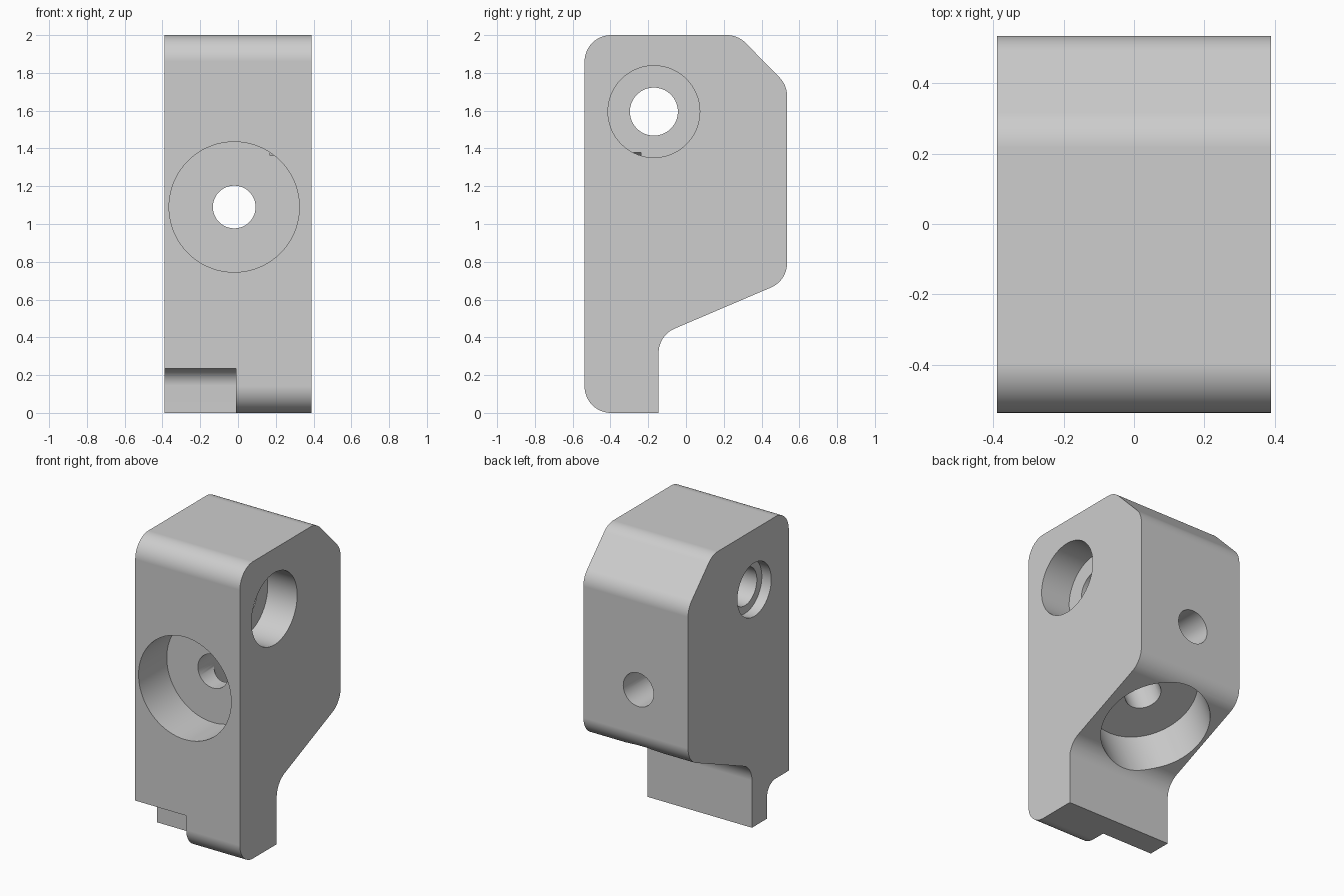
import bpy, bmesh, math
from mathutils import Vector, Matrix

cube = bpy.data.objects.get("Cube")
if cube:
    bpy.data.objects.remove(cube, do_unlink=True)

grey = bpy.data.materials.new("plain grey")
grey.use_nodes = True
colour = (0.61, 0.61, 0.61, 1)
grey.diffuse_color = colour
grey.node_tree.nodes["Principled BSDF"].inputs["Base Color"].default_value = colour


def make_object(name, bm):
    bmesh.ops.recalc_face_normals(bm, faces=bm.faces[:])
    mesh = bpy.data.meshes.new(name)
    bm.to_mesh(mesh)
    bm.free()
    mesh.materials.append(grey)
    obj = bpy.data.objects.new(name, mesh)
    bpy.context.collection.objects.link(obj)
    return obj


def rounded(corners, steps=14):
    """Outline from (y, z, radius) corners, each replaced by a tangent arc."""
    points = []
    for i, (y, z, r) in enumerate(corners):
        p = Vector((y, z))
        if r == 0:
            points.append(p)
            continue
        a = (Vector(corners[i - 1][:2]) - p).normalized()
        b = (Vector(corners[(i + 1) % len(corners)][:2]) - p).normalized()
        half = a.angle(b) / 2
        centre = p + (a + b).normalized() * r / math.sin(half)
        start = (p + a * r / math.tan(half) - centre).normalized()
        end = (p + b * r / math.tan(half) - centre).normalized()
        points += [centre + start.slerp(end, k / steps) * r for k in range(steps + 1)]
    return points


def extrude_x(name, corners, x0, x1):
    bm = bmesh.new()
    face = bm.faces.new([bm.verts.new((x0, p.x, p.y)) for p in rounded(corners)])
    side = bmesh.ops.extrude_face_region(bm, geom=[face], use_keep_orig=True)
    moved = [v for v in side["geom"] if isinstance(v, bmesh.types.BMVert)]
    bmesh.ops.translate(bm, verts=moved, vec=(x1 - x0, 0, 0))
    return make_object(name, bm)


def cylinder(name, mouth, direction, radius, depth, lead=0.3):
    """Drill that enters at mouth and goes depth deep along direction."""
    d = Vector(direction).normalized()
    middle = Vector(mouth) + d * (depth - lead) / 2
    matrix = Matrix.Translation(middle) @ d.to_track_quat("Z", "Y").to_matrix().to_4x4()
    bm = bmesh.new()
    bmesh.ops.create_cone(bm, cap_ends=True, segments=72, radius1=radius,
                          radius2=radius, depth=depth + lead, matrix=matrix)
    return make_object(name, bm)


# Main block: side outline pulled across the width
R = 0.14
body = extrude_x("bracket_body", [
    (-0.537, 0, R), (-0.145, 0, 0), (-0.145, 0.41, R), (0.535, 0.70, R),
    (0.535, 1.735, R), (0.275, 2, R), (-0.537, 2, R)], -0.39, 0.39)

# Half-width notch under the front, with a filleted inner corner
cutters = [extrude_x("notch_cutter", [
    (-0.8, -0.2, 0), (-0.305, -0.2, 0), (-0.305, 0.235, 0.09), (-0.8, 0.235, 0)],
    -0.6, -0.01)]

# Holes: mouth, direction, then (radius, depth) for each step
slope_in = Vector((0, -0.29, 0.68)).normalized()
holes = {
    "cross": ((0.39, -0.17, 1.595), (-1, 0, 0), [(0.243, 0.22), (0.127, 1.0)]),
    "cross_far": ((-0.39, -0.17, 1.595), (1, 0, 0), [(0.18, 0.07)]),
    "front": ((-0.02, -0.537, 1.09), (0, 1, 0), [(0.345, 0.30), (0.113, 1.3)]),
    "slope": ((-0.02, 0.18, 0.549), slope_in, [(0.345, 0.30), (0.113, 0.59)]),
}
for name, (mouth, direction, steps) in holes.items():
    for radius, depth in steps:
        cutters.append(cylinder(name + "_hole_cutter", mouth, direction, radius, depth))

bpy.context.view_layer.objects.active = body
body.select_set(True)
for cutter in cutters:
    cut = body.modifiers.new("cut", "BOOLEAN")
    cut.operation = "DIFFERENCE"
    cut.solver = "EXACT"
    cut.object = cutter
    bpy.ops.object.modifier_apply(modifier=cut.name)
    bpy.data.objects.remove(cutter, do_unlink=True)

# Smooth rounds, crisp edges, flat faces kept flat
bpy.ops.object.shade_smooth_by_angle(angle=math.radians(25))
weighted = body.modifiers.new("flat_faces", "WEIGHTED_NORMAL")
weighted.keep_sharp = True
